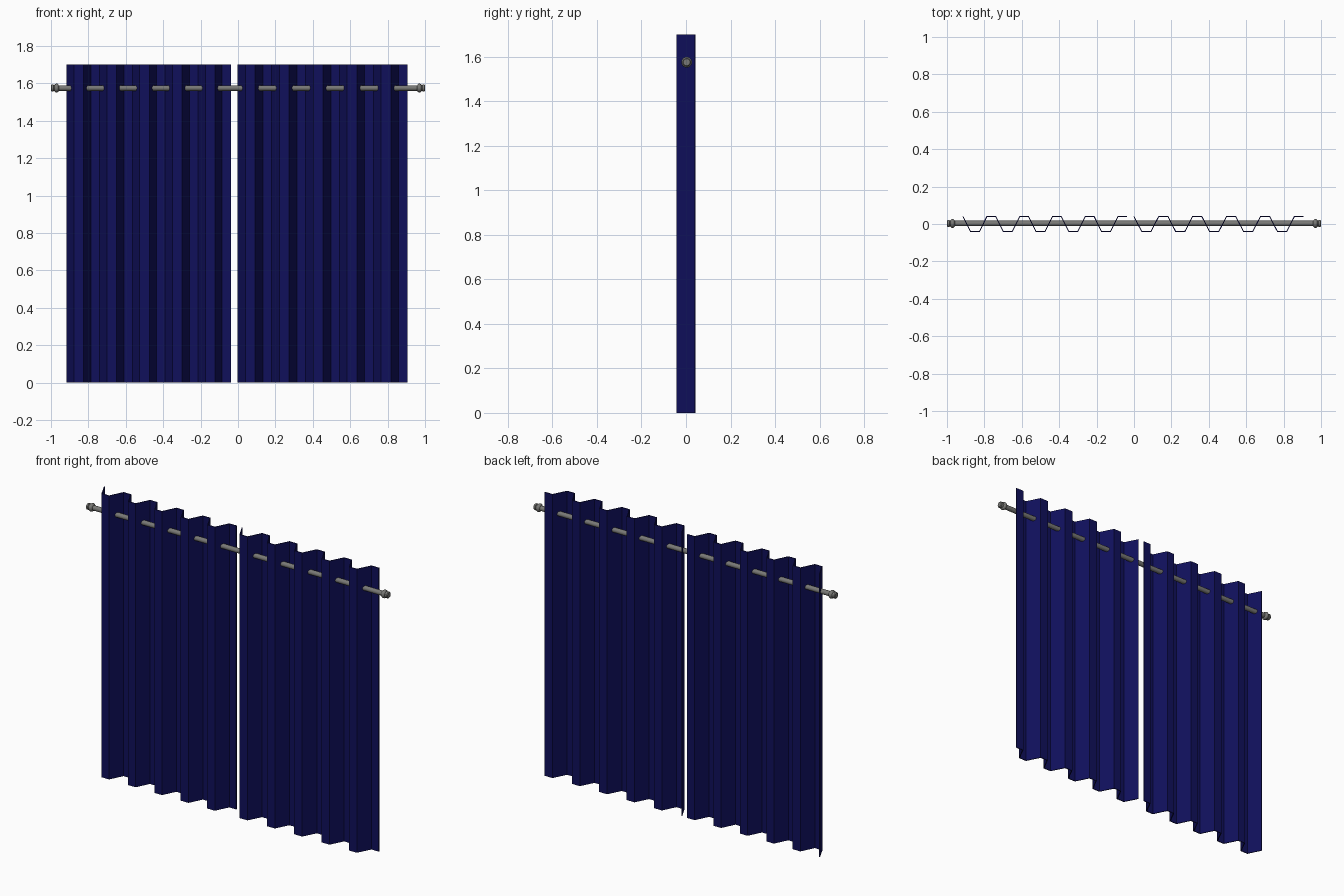
import bpy, bmesh, math

if "Cube" in bpy.data.objects:
    bpy.data.objects.remove(bpy.data.objects["Cube"])


def material(name, rgb):
    m = bpy.data.materials.new(name)
    m.diffuse_color = (*rgb, 1)
    m.use_nodes = True
    m.node_tree.nodes["Principled BSDF"].inputs["Base Color"].default_value = m.diffuse_color
    return m


navy = material("navy cloth", (0.005, 0.005, 0.105))
metal = material("grey metal", (0.19, 0.19, 0.18))


def add_object(name, bm, mat):
    bmesh.ops.recalc_face_normals(bm, faces=bm.faces[:])
    me = bpy.data.meshes.new(name)
    bm.to_mesh(me)
    bm.free()
    me.materials.append(mat)
    ob = bpy.data.objects.new(name, me)
    bpy.context.collection.objects.link(ob)
    return ob


def curtain(name, x0, x1, folds=5, depth=0.04, height=1.70, thick=0.005):
    """Trapezoid-pleated cloth, extruded upward with a thin thickness."""
    period = (x1 - x0) / folds
    pts = [(x0, depth)]
    for i in range(folds):
        for f, y in ((0.227, -depth), (0.5, -depth), (0.727, depth), (1.0, depth)):
            pts.append((x0 + (i + f) * period, y))
    bm = bmesh.new()
    low = [bm.verts.new((x, y, 0)) for x, y in pts]
    high = [bm.verts.new((x, y, height)) for x, y in pts]
    for i in range(len(pts) - 1):
        bm.faces.new((low[i], low[i + 1], high[i + 1], high[i]))
    ob = add_object(name, bm, navy)
    mod = ob.modifiers.new("cloth thickness", "SOLIDIFY")
    mod.thickness = thick
    mod.offset = 0
    mod.use_even_offset = True
    return ob


def lathe_x(name, profile, y=0.003, z=1.575, sides=24):
    """Revolve (x, radius) points around the rod axis, with capped ends."""
    bm = bmesh.new()
    rings = []
    for x, r in profile:
        rings.append([bm.verts.new((x, y + r * math.cos(2 * math.pi * k / sides),
                                    z + r * math.sin(2 * math.pi * k / sides)))
                      for k in range(sides)])
    for a, b in zip(rings, rings[1:]):
        for k in range(sides):
            n = (k + 1) % sides
            bm.faces.new((a[k], a[n], b[n], b[k]))
    bm.faces.new(rings[0])
    bm.faces.new(rings[-1])
    ob = add_object(name, bm, metal)
    bpy.ops.object.select_all(action="DESELECT")
    ob.select_set(True)
    bpy.context.view_layer.objects.active = ob
    bpy.ops.object.shade_smooth_by_angle(angle=math.radians(35))
    return ob


# Two pleated panels
curtain("left_curtain", -0.914, -0.038)
curtain("right_curtain", 0.0, 0.907)

# Rod passing through the pleats
lathe_x("curtain_rod", [(-0.97, 0.0145), (0.97, 0.0145)])

# Stepped knobs on the rod ends
knob = [(0.958, 0.0145), (0.962, 0.021), (0.967, 0.024), (0.973, 0.024),
        (0.978, 0.021), (0.981, 0.016), (0.985, 0.016), (0.987, 0.019),
        (0.996, 0.019), (1.0, 0.015)]
for name, s in (("left_finial", -1), ("right_finial", 1)):
    lathe_x(name, [(s * x, r) for x, r in knob])
